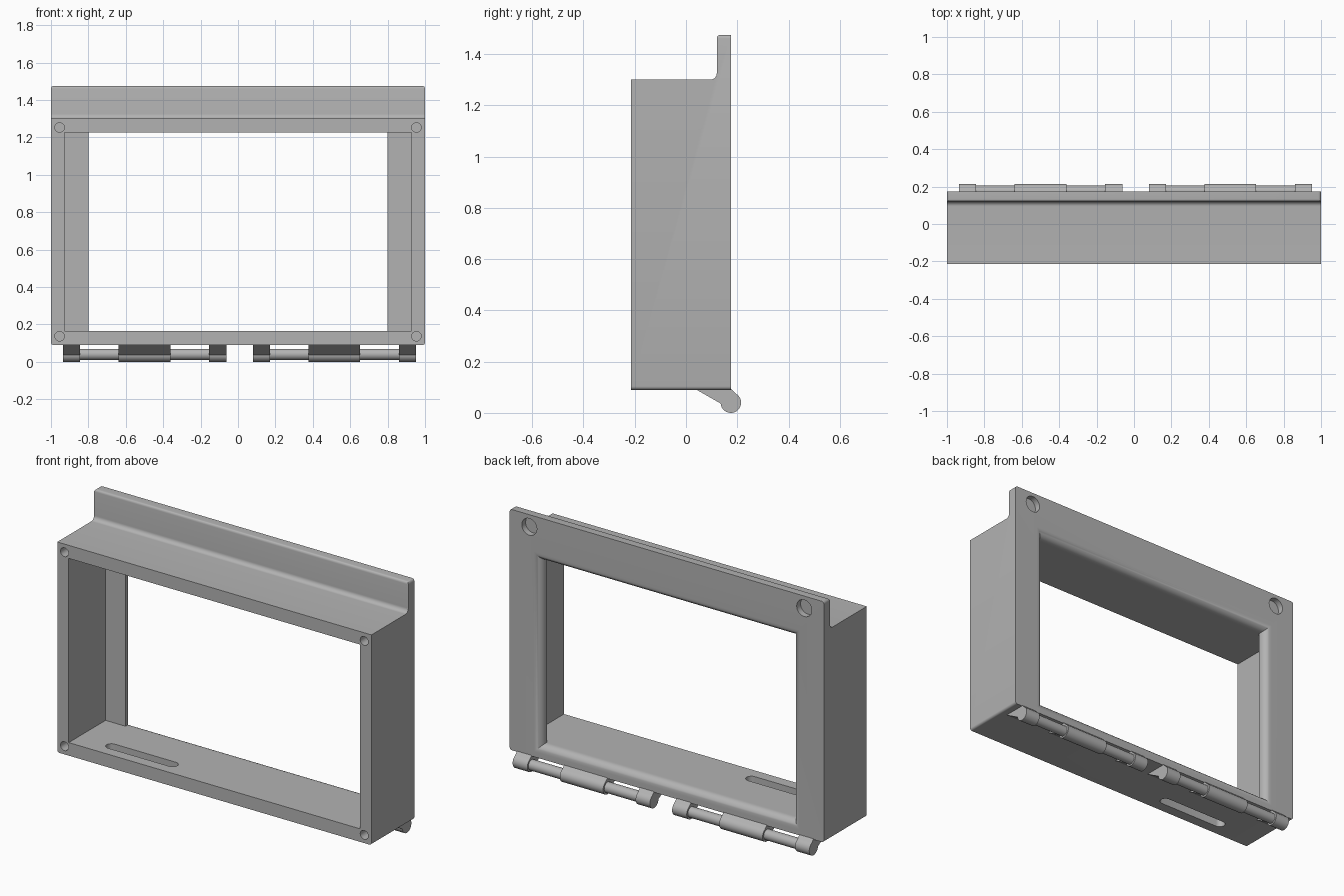
import bpy, bmesh, math
from mathutils import Matrix, Vector

cube = bpy.data.objects.get("Cube")
if cube:
    bpy.data.objects.remove(cube, do_unlink=True)

grey = bpy.data.materials.new("plain grey")
grey.use_nodes = True
grey.diffuse_color = (0.45, 0.45, 0.45, 1)
grey.node_tree.nodes["Principled BSDF"].inputs["Base Color"].default_value = (0.45, 0.45, 0.45, 1)

FRONT, BACK, PANEL = -0.215, 0.175, 0.12
BOTTOM, SHELF, TOP = 0.09, 1.30, 1.475
PIN_Y, PIN_Z, KNUCKLE_R = 0.175, 0.04, 0.04


def finish(name, bm):
    bmesh.ops.recalc_face_normals(bm, faces=bm.faces)
    mesh = bpy.data.meshes.new(name)
    bm.to_mesh(mesh)
    bm.free()
    mesh.materials.append(grey)
    ob = bpy.data.objects.new(name, mesh)
    bpy.context.collection.objects.link(ob)
    return ob


def activate(ob):
    bpy.ops.object.select_all(action='DESELECT')
    ob.select_set(True)
    bpy.context.view_layer.objects.active = ob


def loft(bm, rings):
    """Skin a closed solid through matching rings of points."""
    loops = [[bm.verts.new(p) for p in ring] for ring in rings]
    n = len(loops[0])
    for a, b in zip(loops, loops[1:]):
        for i in range(n):
            j = (i + 1) % n
            bm.faces.new((a[i], a[j], b[j], b[i]))
    bm.faces.new(loops[0])
    bm.faces.new(loops[-1][::-1])


def arc(cx, cy, r, start, end, steps=10):
    angles = [math.radians(start + (end - start) * i / steps) for i in range(steps + 1)]
    return [(cx + r * math.cos(a), cy + r * math.sin(a)) for a in angles]


def extrude_x(bm, profile, x0, x1):
    loft(bm, [[(x, y, z) for y, z in profile] for x in (x0, x1)])


def rect(y, half_width, z0, z1):
    w = half_width
    return [(-w, y, z0), (w, y, z0), (w, y, z1), (-w, y, z1)]


def hole(bm, x, z, r, y0, y1):
    ring = arc(x, z, r, 0, 350, 35)
    loft(bm, [[(px, y, pz) for px, pz in ring] for y in (y0, y1)])


def cut(target, bm):
    cutter = finish("cutter", bm)
    cutter.hide_render = True
    mod = target.modifiers.new("cut", 'BOOLEAN')
    mod.operation, mod.solver, mod.object = 'DIFFERENCE', 'EXACT', cutter
    activate(target)
    bpy.ops.object.modifier_apply(modifier=mod.name)
    bpy.data.objects.remove(cutter, do_unlink=True)


# Housing: side profile with a filleted upright flange
bm = bmesh.new()
fillet = 0.025
profile = [(FRONT, BOTTOM), (BACK, BOTTOM), (BACK, TOP), (PANEL, TOP)]
profile += arc(PANEL - fillet, SHELF + fillet, fillet, 0, -90, 8)
profile += [(FRONT, SHELF)]
extrude_x(bm, profile, -1, 1)


def rounded(edge):
    a, b = (v.co for v in edge.verts)
    ends = abs(a.x - b.x) < 1e-4 and abs(a.z - b.z) < 1e-4
    level = min(abs(a.z - BOTTOM), abs(a.z - TOP)) < 1e-4
    top_front = all(abs(p.y - PANEL) + abs(p.z - TOP) < 1e-4 for p in (a, b))
    return (ends and level) or top_front


bmesh.ops.recalc_face_normals(bm, faces=bm.faces)
bmesh.ops.bevel(bm, geom=[e for e in bm.edges if rounded(e)], offset=0.014,
                segments=4, profile=0.5, affect='EDGES')
housing = finish("housing", bm)

# Front cavity
bm = bmesh.new()
loft(bm, [rect(y, 0.927, 0.165, 1.225) for y in (FRONT - 0.1, PANEL)])
cut(housing, bm)

# Window through the back panel with a rounded outer lip
bm = bmesh.new()
lip = 0.045
rings = [rect(0, 0.8, 0.165, 1.225)]
for i in range(9):
    t = math.pi / 2 * i / 8
    out = lip * (1 - math.cos(t))
    rings.append(rect(BACK - lip + lip * math.sin(t), 0.8 + out, 0.165 - out, 1.225 + out))
rings.append(rect(BACK + 0.05, 0.8 + lip, 0.165 - lip, 1.225 + lip))
loft(bm, rings)
cut(housing, bm)

# Screw holes in the front corners and round recesses in the flange back
bm = bmesh.new()
for x in (-1, 1):
    for z in (0.137, 1.253):
        hole(bm, x * 0.954, z, 0.0255, FRONT - 0.05, FRONT + 0.15)
    hole(bm, x * 0.875, 1.405, 0.048, BACK - 0.035, BACK + 0.05)
cut(housing, bm)

# Cable slot in the floor
bm = bmesh.new()
outline = arc(-0.33, -0.123, 0.03, -90, 90) + arc(-0.72, -0.123, 0.03, 90, 270)
loft(bm, [[(x, y, z) for x, y in outline] for z in (0, 0.25)])
cut(housing, bm)

# Hinge knuckles: round barrel with a sloped arm up to the floor
knuckle = [(BACK, BOTTOM + 0.004), (0.035, BOTTOM + 0.004)]
knuckle += arc(PIN_Y, PIN_Z, KNUCKLE_R, 185, 420, 30)
hinges = []
for side, start in (("right", -0.935), ("left", 0.08)):
    bm = bmesh.new()
    for a, b in ((0, 0.09), (0.297, 0.573), (0.78, 0.873)):
        extrude_x(bm, knuckle, start + a, start + b)
    hinges.append(finish(side + "_hinge_knuckles", bm))

    # Hinge pin
    bm = bmesh.new()
    extrude_x(bm, arc(PIN_Y, PIN_Z, 0.03, 0, 345, 23), start + 0.02, start + 0.85)
    hinges.append(finish(side + "_hinge_pin", bm))

for ob in [housing] + hinges:
    activate(ob)
    bpy.ops.object.shade_smooth_by_angle(angle=math.radians(30))
